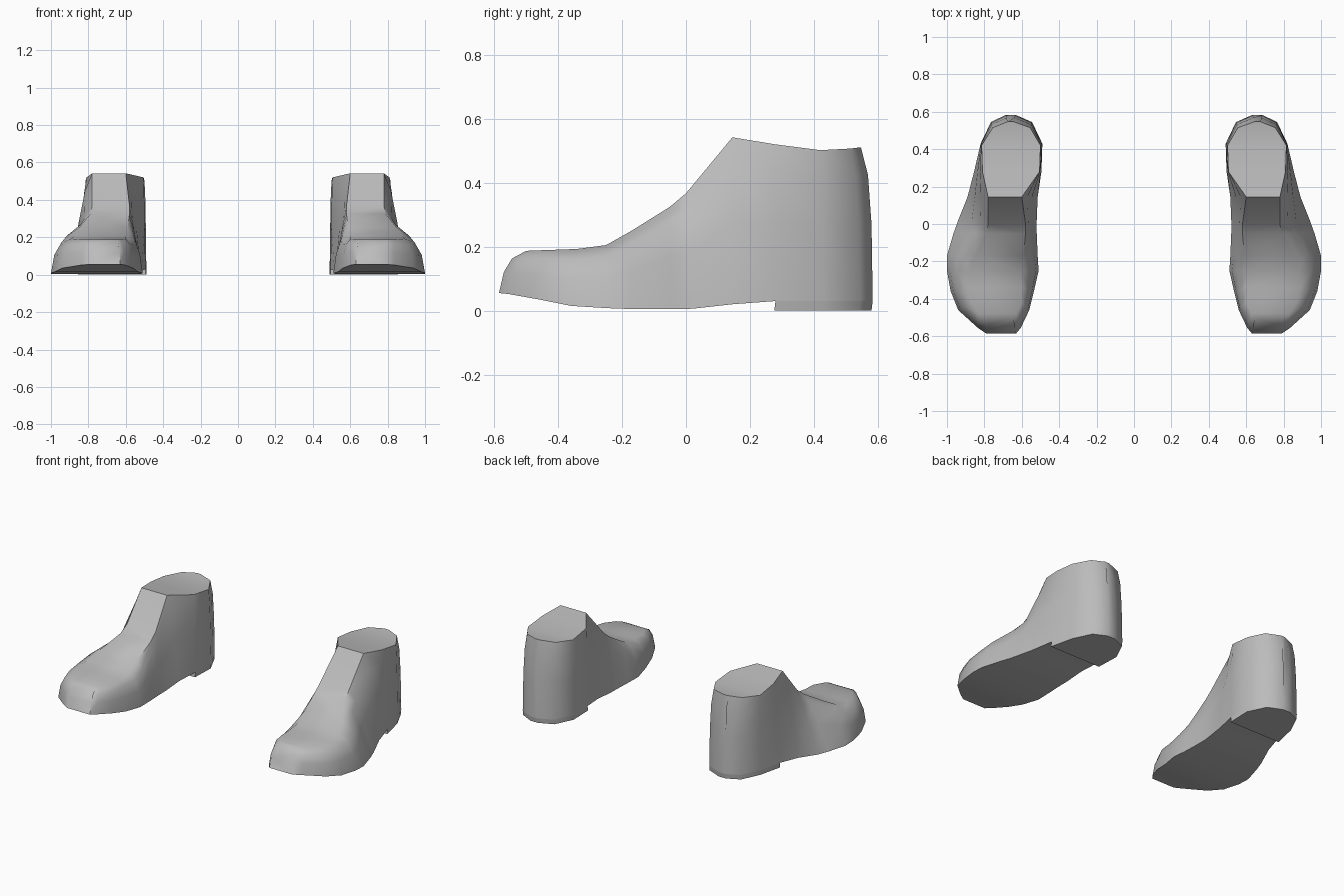
import bpy, bmesh, math

if "Cube" in bpy.data.objects:
    bpy.data.objects.remove(bpy.data.objects["Cube"])

grey = bpy.data.materials.new("plain grey")
grey.diffuse_color = (0.5, 0.5, 0.5, 1)
grey.use_nodes = True
grey.node_tree.nodes["Principled BSDF"].inputs["Base Color"].default_value = grey.diffuse_color

# Cross-sections from toe to heel:
# y, top y shift, sole z, top z, sole inner x, sole outer x, top inner x, top outer x, slope
SECTIONS = [
    (-0.585, 0.085, 0.055, 0.187, 0.63, 0.79, 0.65, 0.80, 0.18),
    (-0.555, 0.075, 0.052, 0.188, 0.605, 0.835, 0.63, 0.83, 0.18),
    (-0.46, 0.04, 0.035, 0.190, 0.56, 0.94, 0.60, 0.87, 0.15),
    (-0.36, 0.02, 0.015, 0.193, 0.535, 0.98, 0.60, 0.89, 0.15),
    (-0.25, 0.00, 0.008, 0.205, 0.51, 1.00, 0.60, 0.88, 0.15),
    (-0.17, 0.00, 0.005, 0.250, 0.515, 1.00, 0.59, 0.85, 0.25),
    (-0.05, 0.00, 0.005, 0.325, 0.52, 0.965, 0.58, 0.79, 0.40),
    (0.02, -0.02, 0.006, 0.367, 0.52, 0.94, 0.58, 0.78, 0.45),
    (0.145, 0.00, 0.020, 0.542, 0.515, 0.89, 0.60, 0.78, 0.35),
    (0.28, 0.00, 0.030, 0.520, 0.495, 0.855, 0.505, 0.81, 0.40),
    (0.43, -0.01, 0.030, 0.502, 0.49, 0.82, 0.50, 0.815, 0.30),
    (0.545, -0.03, 0.030, 0.507, 0.545, 0.765, 0.555, 0.755, 0.15),
    (0.584, -0.037, 0.030, 0.511, 0.635, 0.685, 0.645, 0.675, 0.10),
]


def section_points(y, dy, zb, zt, xi, xo, ti, to, slope):
    """Closed section: up the inner side, then down the outer side."""
    levels = [(0, 0), (0.5, slope), (0.82, 0.3 + slope), (1, 1)]
    inner = [(xi + (ti - xi) * f, y + dy * f, zb + (zt - zb) * h) for h, f in levels]
    outer = [(xo + (to - xo) * f, y + dy * f, zb + (zt - zb) * h) for h, f in levels]
    return inner + outer[::-1]


def loft(name, rings):
    """Skin the rings, cap both ends, mirror to make the pair."""
    bm = bmesh.new()
    rows = [[bm.verts.new(p) for p in ring] for ring in rings]
    n = len(rows[0])
    for a, b in zip(rows, rows[1:]):
        for i in range(n):
            j = (i + 1) % n
            bm.faces.new((a[i], a[j], b[j], b[i]))
    bm.faces.new(rows[0])
    bm.faces.new(rows[-1][::-1])
    bmesh.ops.recalc_face_normals(bm, faces=bm.faces)
    mesh = bpy.data.meshes.new(name)
    bm.to_mesh(mesh)
    bm.free()
    mesh.materials.append(grey)
    obj = bpy.data.objects.new(name, mesh)
    bpy.context.collection.objects.link(obj)
    obj.modifiers.new("pair", 'MIRROR').use_mirror_merge = False
    bpy.ops.object.select_all(action='DESELECT')
    obj.select_set(True)
    bpy.context.view_layer.objects.active = obj
    bpy.ops.object.shade_smooth_by_angle(angle=math.radians(48))
    return obj


# Boot uppers with flat soles and closed tops
loft("boot_upper", [section_points(*s) for s in SECTIONS])

# Low heel blocks, following the back of the sole outline
outline = [(s[4], s[0]) for s in SECTIONS[9:]] + [(s[5], s[0]) for s in SECTIONS[:8:-1]]
loft("heel_block", [[(x, y - 0.004 * (z == 0), z) for x, y in outline] for z in (0, 0.03)])
